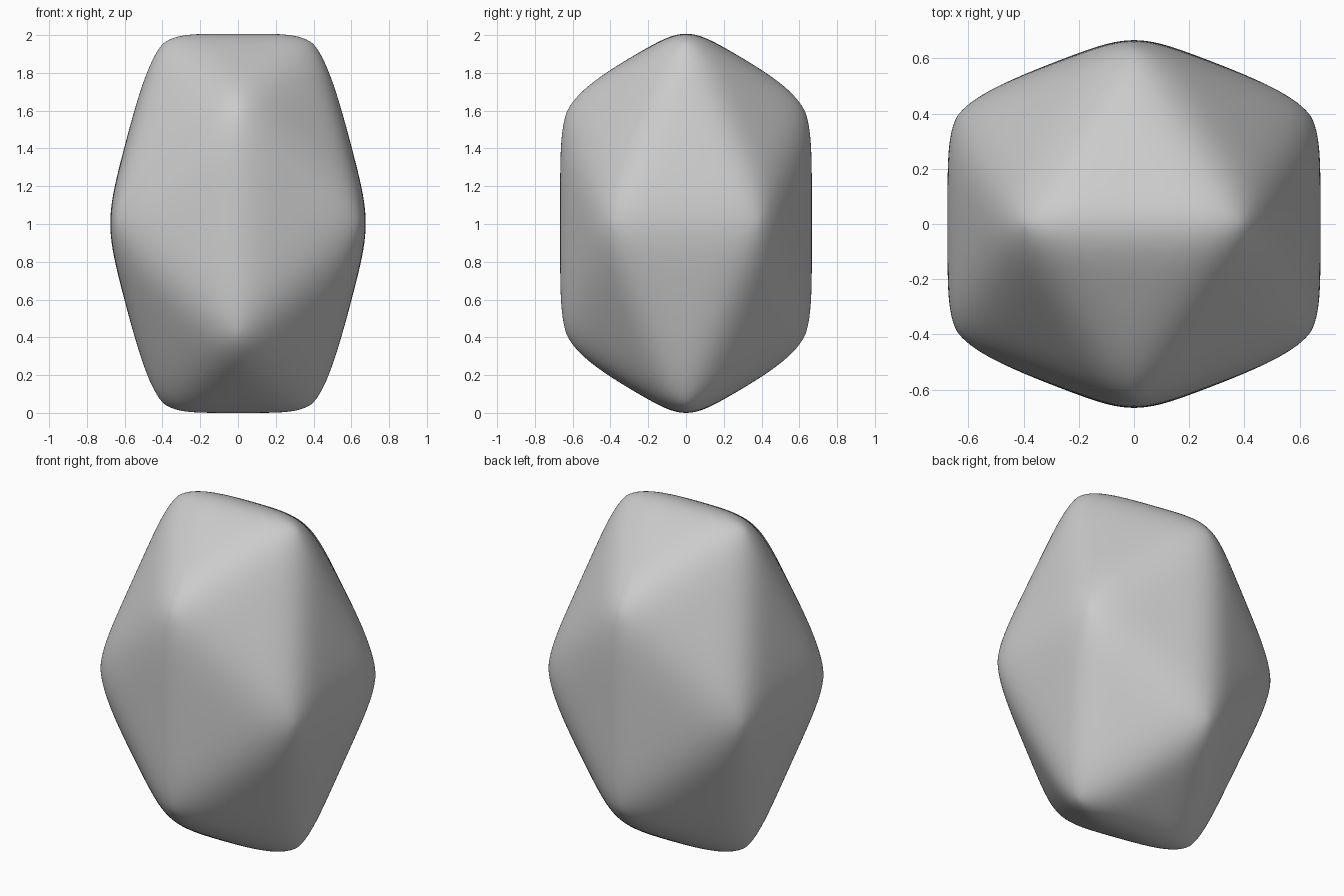
import bpy, bmesh
from itertools import product
from math import sqrt

if "Cube" in bpy.data.objects:
    bpy.data.objects.remove(bpy.data.objects["Cube"], do_unlink=True)

PHI = (1 + sqrt(5)) / 2
HALF_X, HALF_Y, HALF_Z = 0.706, 0.696, 1.048   # half sizes before softening
LEVELS = 5                                     # subdivision of each flat side
SOFTENING = 60                                 # smoothing passes

# Plain grey stone
grey = bpy.data.materials.new("grey stone")
grey.use_nodes = True
colour = (0.6, 0.6, 0.6, 1)
grey.diffuse_color = colour
grey.node_tree.nodes["Principled BSDF"].inputs["Base Color"].default_value = colour

# Elongated icosahedron: hull of three crossed golden rectangles
bm = bmesh.new()
for a, b in product((-1 / PHI, 1 / PHI), (-1, 1)):
    for x, y, z in ((a, 0, b), (b, a, 0), (0, b, a)):
        bm.verts.new((x * HALF_X, y * HALF_Y, z * HALF_Z))
bmesh.ops.convex_hull(bm, input=bm.verts[:])
bmesh.ops.recalc_face_normals(bm, faces=bm.faces[:])

# Flat sides are divided finely, then edges and corners are softened
for level in range(LEVELS):
    bmesh.ops.subdivide_edges(bm, edges=bm.edges[:], cuts=1, use_grid_fill=True)
for step in range(SOFTENING):
    bmesh.ops.smooth_vert(bm, verts=bm.verts[:], factor=0.5,
                          use_axis_x=True, use_axis_y=True, use_axis_z=True)

# Stand it on the ground
low = min(v.co.z for v in bm.verts)
bmesh.ops.translate(bm, verts=bm.verts[:], vec=(0, 0, -low))
for f in bm.faces:
    f.smooth = True

mesh = bpy.data.meshes.new("rounded_stone")
bm.to_mesh(mesh)
bm.free()
mesh.materials.append(grey)
stone = bpy.data.objects.new("rounded_stone", mesh)
bpy.context.collection.objects.link(stone)
